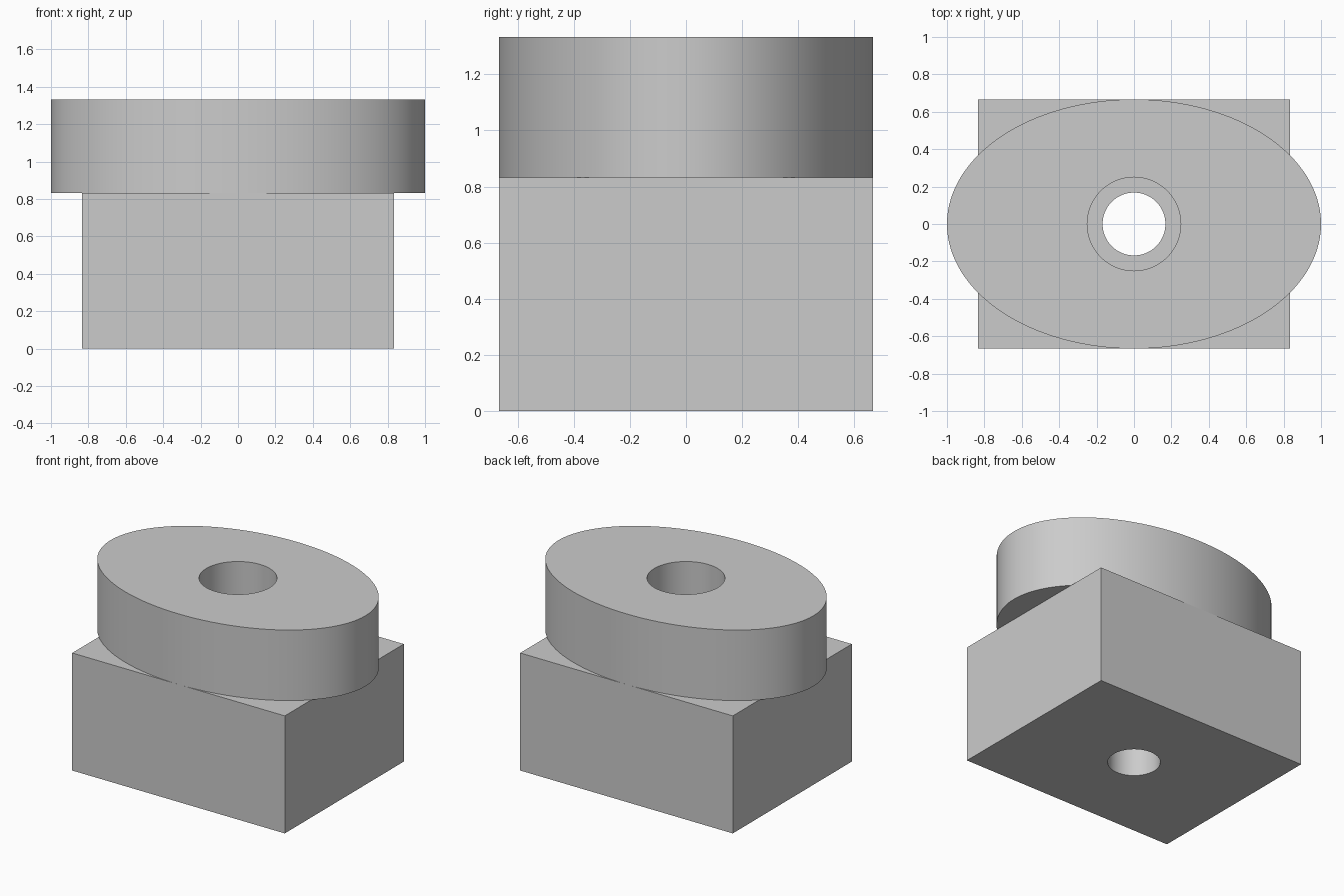
import bpy
from math import radians

cube = bpy.data.objects.get("Cube")
if cube:
    bpy.data.objects.remove(cube, do_unlink=True)

BASE_H, TOTAL_H = 0.833, 1.333

grey = bpy.data.materials.new("plain grey")
grey.use_nodes = True
colour = (0.6, 0.6, 0.6, 1)
grey.diffuse_color = colour
grey.node_tree.nodes["Principled BSDF"].inputs["Base Color"].default_value = colour


def cylinder(name, rx, ry, z0, z1):
    bpy.ops.mesh.primitive_cylinder_add(vertices=128, radius=1, depth=1,
                                        location=(0, 0, (z0 + z1) / 2))
    ob = bpy.context.object
    ob.name = name
    ob.scale = (rx, ry, z1 - z0)
    bpy.ops.object.transform_apply(location=False, rotation=False, scale=True)
    return ob


def bore(part, radius, z0, z1):
    """Cut a round hole straight through a part and finish its surface."""
    cutter = cylinder(part.name + "_bore_cutter", radius, radius, z0, z1)
    mod = part.modifiers.new("bore", 'BOOLEAN')
    mod.operation = 'DIFFERENCE'
    mod.solver = 'EXACT'
    mod.object = cutter
    bpy.ops.object.select_all(action='DESELECT')
    part.select_set(True)
    bpy.context.view_layer.objects.active = part
    bpy.ops.object.modifier_apply(modifier=mod.name)
    bpy.data.objects.remove(cutter, do_unlink=True)
    part.data.materials.clear()
    part.data.materials.append(grey)
    bpy.ops.object.shade_smooth_by_angle(angle=radians(30))


# Rectangular base with the narrow hole
bpy.ops.mesh.primitive_cube_add(size=1, location=(0, 0, BASE_H / 2))
base = bpy.context.object
base.name = "base_block"
base.scale = (1.667, 1.333, BASE_H)
bpy.ops.object.transform_apply(location=False, rotation=False, scale=True)
bore(base, 0.168, -0.1, BASE_H + 0.1)

# Oval top with the wider hole, leaving a ledge on the base
top = cylinder("oval_top", 1.0, 0.6665, BASE_H, TOTAL_H)
bore(top, 0.25, BASE_H - 0.1, TOTAL_H + 0.1)
